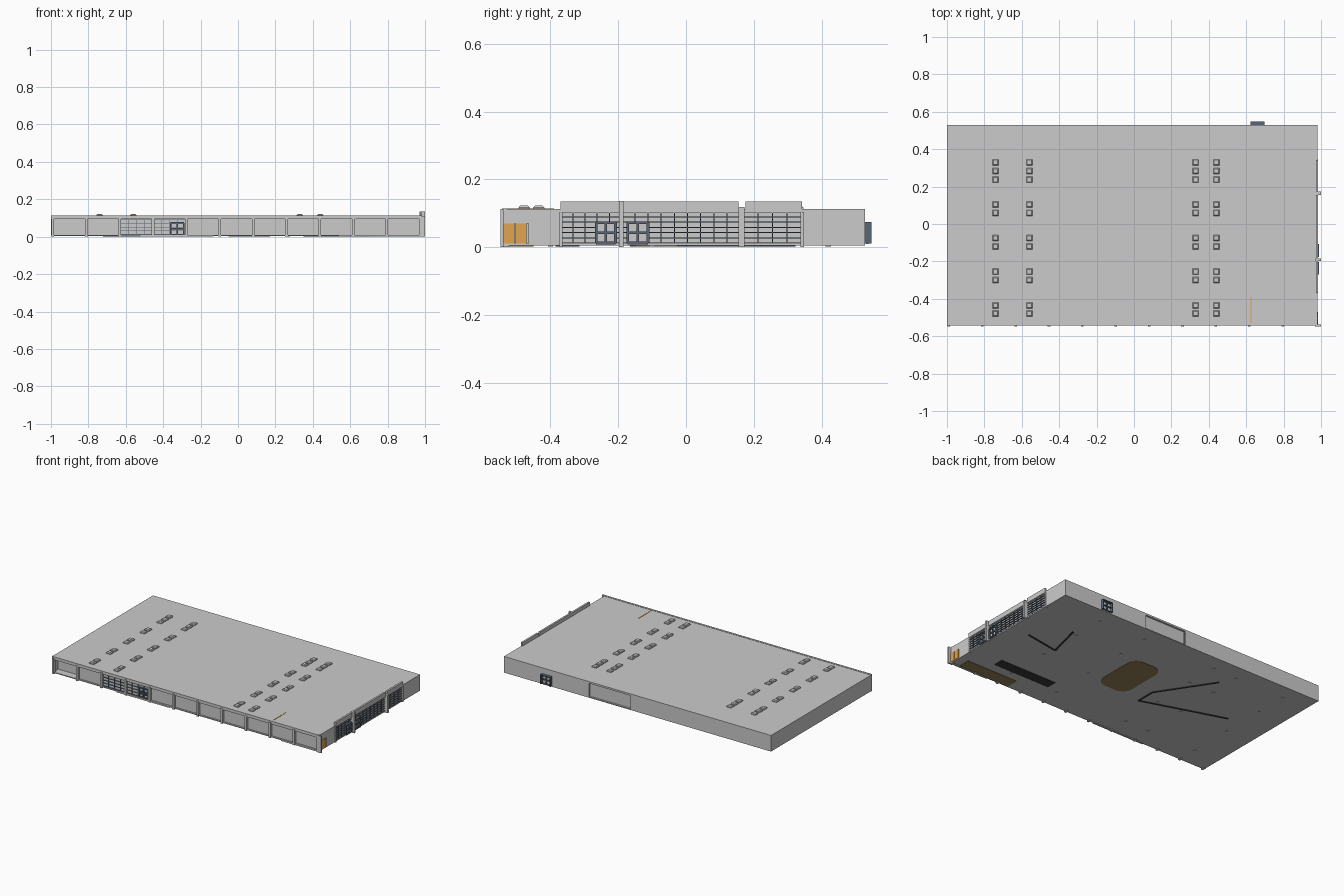
import bpy, bmesh, math
from mathutils import Vector

if "Cube" in bpy.data.objects:
    bpy.data.objects.remove(bpy.data.objects["Cube"])


def mat(name, col):
    m = bpy.data.materials.new(name)
    m.diffuse_color = (*col, 1)
    m.use_nodes = True
    m.node_tree.nodes["Principled BSDF"].inputs["Base Color"].default_value = m.diffuse_color
    return m


FRAME = mat("dark_frame", (0.10, 0.13, 0.18))
ORANGE = mat("orange_wood", (0.75, 0.38, 0.08))
BROWN = mat("brown_floor", (0.30, 0.22, 0.10))
BLACK = mat("drain_black", (0.04, 0.04, 0.04))


def finish(name, bm, material=None):
    me = bpy.data.meshes.new(name)
    bm.to_mesh(me)
    bm.free()
    ob = bpy.data.objects.new(name, me)
    bpy.context.collection.objects.link(ob)
    if material:
        me.materials.append(material)
    return ob


def add_box(bm, x0, x1, y0, y1, z0, z1, taper=1.0):
    cx, cy = (x0 + x1) / 2, (y0 + y1) / 2
    for v in bmesh.ops.create_cube(bm, size=1)["verts"]:
        k = taper if v.co.z > 0 else 1
        v.co = Vector((cx + v.co.x * (x1 - x0) * k, cy + v.co.y * (y1 - y0) * k,
                       z0 + (v.co.z + 0.5) * (z1 - z0)))


def boxes(name, items, material=None):
    bm = bmesh.new()
    for b in items:
        add_box(bm, *b)
    return finish(name, bm, material)


def prism(name, pts, z0, z1, material=None):
    bm = bmesh.new()
    f = bm.faces.new([bm.verts.new((x, y, z0)) for x, y in pts])
    top = bmesh.ops.extrude_face_region(bm, geom=[f])["geom"]
    for v in top:
        if isinstance(v, bmesh.types.BMVert):
            v.co.z = z1
    bmesh.ops.recalc_face_normals(bm, faces=bm.faces)
    return finish(name, bm, material)


def grid(name, axis, a0, a1, z0, z1, plane, cols, rows, t=0.003, d=0.004, material=FRAME):
    """Glazing bars in a wall plane; axis is the horizontal direction."""
    spans = []
    for i in range(cols + 1):
        a = a0 + (a1 - a0) * i / cols
        spans.append((a - t / 2, a + t / 2, z0, z1))
    for j in range(rows + 1):
        z = z0 + (z1 - z0) * j / rows
        spans.append((a0, a1, z - t / 2, z + t / 2))
    if axis == "x":
        items = [(a, b, plane - d, plane + d, c, e) for a, b, c, e in spans]
    else:
        items = [(plane - d, plane + d, a, b, c, e) for a, b, c, e in spans]
    return boxes(name, items, material)


X0, X1, Y0, Y1 = -1.0, 0.98, -0.54, 0.528
ROOF, FLOOR = 0.112, 0.01

# Slab and roof
boxes("floor_slab", [(X0, X1, Y0, Y1, 0.004, FLOOR)])
boxes("roof_slab", [(X0, X1, Y0, Y1, 0.100, ROOF)])
boxes("front_fascia", [(X0, X1, Y0 - 0.003, Y0 + 0.01, 0.094, ROOF + 0.002)])

# Outer walls, back wall with a shallow recess
boxes("left_wall", [(X0, X0 + 0.01, Y0 + 0.01, Y1, 0.004, 0.100)])
boxes("back_wall", [(X0, 0.04, Y1 - 0.01, Y1, 0.004, 0.100),
                    (0.04, 0.35, Y1 - 0.022, Y1 - 0.012, 0.004, 0.100),
                    (0.35, X1, Y1 - 0.01, Y1, 0.004, 0.100)])
boxes("right_wall", [(X1 - 0.01, X1, 0.34, Y1, 0.004, 0.100),
                     (X1 - 0.01, X1, -0.465, -0.37, 0.004, 0.100)])
boxes("right_glazing", [(X1 - 0.012, X1 - 0.006, -0.37, 0.34, 0.006, 0.104)])
boxes("front_wall", [(-0.81, X1 - 0.01, -0.530, -0.522, 0.004, 0.100),
                     (-0.99, -0.81, -0.49, -0.482, 0.004, 0.100),
                     (-0.815, -0.807, -0.53, -0.482, 0.004, 0.100)])

# Front columns at regular spacing and base kerb
cols = [-0.99 + 0.1785 * i for i in range(12)]
boxes("front_columns", [(x - 0.007, x + 0.007, -0.547, -0.522, 0, 0.104) for x in cols])
boxes("front_kerb", [(-0.52, -0.13, -0.542, -0.53, 0.0, 0.01),
                     (0.70, 0.97, -0.542, -0.53, 0.0, 0.01)])

# Front glazed band and double door
grid("front_window_bars", "x", -0.63, -0.28, 0.012, 0.09, -0.532, 8, 4)
grid("front_door_frame", "x", -0.36, -0.29, 0.012, 0.074, -0.535, 2, 2, 0.007, 0.005)

# Right facade: glazing bars, parapets, columns and doors
for nm, a, b, n in (("a", -0.37, -0.19, 5), ("b", -0.19, 0.16, 9), ("c", 0.17, 0.34, 4)):
    grid("right_window_bars_" + nm, "y", a, b, 0.012, 0.104, X1 - 0.004, n, 6)
boxes("right_parapet", [(X1 - 0.008, X1 + 0.004, -0.37, 0.155, 0.103, 0.135),
                        (X1 - 0.008, X1 + 0.004, 0.175, 0.342, 0.103, 0.135)])
boxes("right_columns", [(X1 - 0.01, X1 + 0.02, -0.198, -0.184, 0, 0.136),
                        (X1 - 0.01, X1 + 0.02, 0.155, 0.173, 0, 0.118),
                        (X1 - 0.01, X1 + 0.005, -0.374, -0.364, 0, 0.104),
                        (X1 - 0.01, X1 + 0.005, 0.338, 0.348, 0, 0.104),
                        (X1 - 0.01, X1 + 0.02, -0.548, -0.538, 0, 0.112)])
for nm, a, b in (("a", -0.265, -0.208), ("b", -0.172, -0.112)):
    grid("right_door_frame_" + nm, "y", a, b, 0.012, 0.072, X1 + 0.002, 2, 2, 0.008, 0.008)
    boxes("right_door_glass_" + nm, [(X1 - 0.002, X1 + 0.002, a, b, 0.012, 0.072)])

# Orange corner entrance
boxes("orange_door_leaves", [(X1 - 0.008, X1 + 0.003, -0.538, -0.506, 0.01, 0.070),
                             (X1 - 0.008, X1 + 0.003, -0.503, -0.470, 0.01, 0.070)], ORANGE)
boxes("entrance_lintel", [(X1 - 0.01, X1, -0.538, -0.465, 0.070, 0.100)])
boxes("entrance_beam", [(0.622, 0.629, -0.535, -0.39, 0.090, 0.1135)], ORANGE)

# Back door porch
boxes("back_porch_sides", [(0.622, 0.628, Y1 - 0.004, 0.547, 0.01, 0.072),
                           (0.692, 0.698, Y1 - 0.004, 0.547, 0.01, 0.072),
                           (0.622, 0.698, Y1 - 0.004, 0.547, 0.068, 0.074)], FRAME)
grid("back_door_frame", "x", 0.625, 0.695, 0.012, 0.07, 0.535, 2, 2, 0.006, 0.004)

# Roof lights: kerb with a tapered cap
ys = [0.33, 0.283, 0.237, 0.105, 0.06, -0.075, -0.12, -0.255, -0.30, -0.435, -0.478]
spots = [(x, y) for x in (-0.74, -0.56, 0.33, 0.44) for y in ys]
boxes("roof_light_kerbs", [(x - .017, x + .017, y - .017, y + .017, ROOF - .002, ROOF + .005)
                           for x, y in spots])
boxes("roof_light_caps", [(x - .016, x + .016, y - .016, y + .016, ROOF + .005, ROOF + .010, 0.7)
                          for x, y in spots])

# Inner partitions reaching the roof
walls = [(-0.74, -0.735, -0.52, 0.24), (-0.74, 0.20, 0.245, 0.25), (0.20, 0.205, 0.245, 0.51),
         (0.03, 0.21, -0.323, -0.318), (0.03, 0.035, -0.32, -0.21), (0.03, 0.21, -0.215, -0.21),
         (0.205, 0.21, -0.365, -0.21), (0.21, 0.52, -0.365, -0.36), (0.66, 0.97, -0.365, -0.36),
         (0.66, 0.97, -0.458, -0.453)]
boxes("inner_partitions", [(*w, 0.01, 0.101) for w in walls])

# Underside: rounded pool base, floor patches, drains and footings
pool = []
for cx, cy, s in ((0.10, 0.14, 0), (0.02, 0.14, 1), (0.02, -0.08, 2), (0.10, -0.08, 3)):
    for i in range(7):
        a = math.pi / 2 * (s + i / 6)
        pool.append((cx + 0.07 * math.cos(a), cy + 0.07 * math.sin(a)))
prism("pool_base", pool, 0.002, 0.009, BROWN)
boxes("entrance_floor", [(0.54, 0.92, -0.535, -0.45, 0.002, 0.009)], BROWN)
boxes("corridor_floor", [(0.35, 0.77, -0.385, -0.315, 0.002, 0.009)], BLACK)


def drain(name, pts, w=0.006):
    bm = bmesh.new()
    for p, q in zip(pts, pts[1:]):
        a, b = Vector(p), Vector(q)
        n = (b - a).orthogonal().normalized() * w
        lo = [bm.verts.new((*c, 0.001)) for c in (a + n, b + n, b - n, a - n)]
        f = bm.faces.new(lo)
        for v in bmesh.ops.extrude_face_region(bm, geom=[f])["geom"]:
            if isinstance(v, bmesh.types.BMVert):
                v.co.z = 0.008
    bmesh.ops.recalc_face_normals(bm, faces=bm.faces)
    finish(name, bm, BLACK)


drain("drain_left", [(-0.40, 0.32), (-0.17, -0.03), (-0.17, -0.16), (-0.72, 0.02)])
drain("drain_right", [(0.84, 0.02), (0.60, -0.02), (0.66, 0.22)])
boxes("footings", [(x - .008, x + .008, y - .008, y + .008, 0.002, 0.008)
                   for x in (-0.81, -0.45, -0.27, 0.27, 0.62) for y in (-0.4, -0.1, 0.2, 0.42)])
